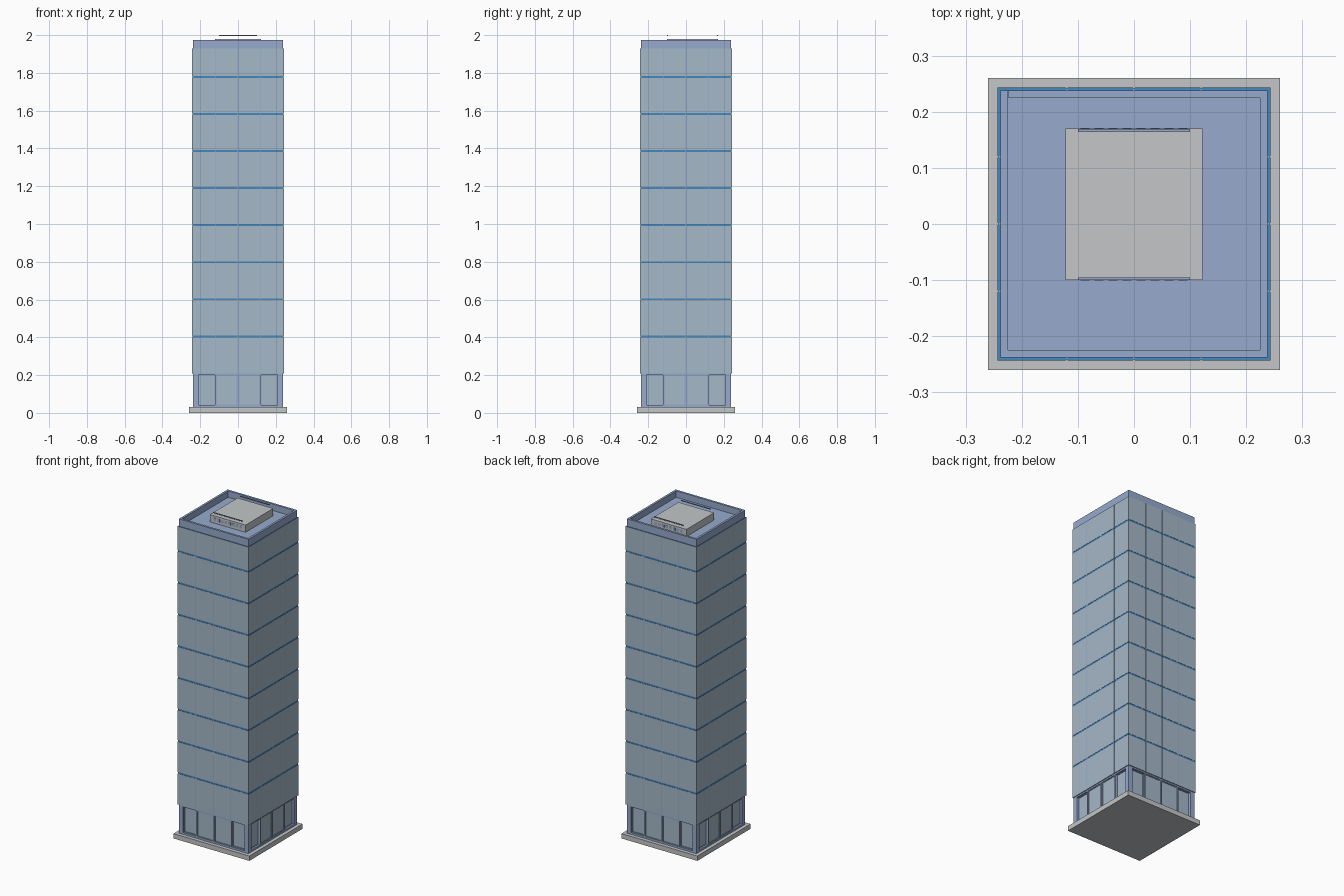
import bpy, bmesh, math
from mathutils import Matrix, Vector

if "Cube" in bpy.data.objects:
    bpy.data.objects.remove(bpy.data.objects["Cube"])


def lin(c):
    c /= 255
    return c / 12.92 if c <= 0.04045 else ((c + 0.055) / 1.055) ** 2.4


def material(name, r, g, b):
    m = bpy.data.materials.new(name)
    m.diffuse_color = (lin(r), lin(g), lin(b), 1)
    m.use_nodes = True
    m.node_tree.nodes["Principled BSDF"].inputs["Base Color"].default_value = m.diffuse_color
    return m


STONE = material("pale grey", 195, 198, 200)
WALL = material("periwinkle blue", 150, 170, 205)
GLASS = material("glass blue grey", 166, 184, 200)
BLUE = material("strong blue", 68, 136, 190)


def build(name, boxes, mats, sides=1, top_mat=None):
    """Boxes given as (x0, x1, y0, y1, z0, z1), repeated around z."""
    bm = bmesh.new()
    for k in range(sides):
        rot = Matrix.Rotation(k * math.pi / 2, 4, 'Z')
        for x0, x1, y0, y1, z0, z1 in boxes:
            size = Vector((x1 - x0, y1 - y0, z1 - z0))
            mid = Vector((x0 + x1, y0 + y1, z0 + z1)) / 2
            bmesh.ops.create_cube(
                bm, size=1,
                matrix=rot @ Matrix.Translation(mid) @ Matrix.Diagonal((*size, 1)))
    bm.normal_update()
    if top_mat is not None:
        for f in bm.faces:
            if f.normal.z > 0.9:
                f.material_index = top_mat
    me = bpy.data.meshes.new(name)
    bm.to_mesh(me)
    bm.free()
    for m in mats:
        me.materials.append(m)
    ob = bpy.data.objects.new(name, me)
    bpy.context.collection.objects.link(ob)
    return ob


B = 0.238        # wall half width
G = 0.243        # glass half width
FLOOR = 0.1962   # storey height
Z0, Z1 = 0.209, 1.93

# Ground slab
build("base_slab", [(-0.26, 0.26, -0.26, 0.26, 0, 0.03)], [STONE])

# Tower core and roof deck
build("tower_core", [(-B, B, -B, B, 0.2, 1.935)], [WALL])
build("parapet", [(-B, 0.225, -B, -0.225, 1.935, 1.975)], [WALL], 4)

# Ground floor: corner posts, sill, slim posts between the openings
panes = [(-0.21, -0.122), (-0.115, -0.004), (0.004, 0.115), (0.122, 0.21)]
build("ground_core", [(-0.21, 0.21, -0.21, 0.21, 0.03, 0.2)], [WALL])
build("ground_frame", [(-B, -0.21, -B, -0.21, 0.03, 0.2),
                       (-0.21, 0.21, -B, -0.21, 0.03, 0.042)]
      + [(a[1], b[0], -B, -0.21, 0.042, 0.2) for a, b in zip(panes, panes[1:])],
      [WALL], 4)

# Ground floor glazing, the outer pair set deeper
glazing, trims = [], []
for i, (a, b) in enumerate(panes):
    y = -0.224 if i in (0, 3) else -0.232
    glazing.append((a, b, y, -0.21, 0.042, 0.2))
    t = 0.003
    trims += [(a, a + t, y - 0.003, y, 0.042, 0.2),
              (b - t, b, y - 0.003, y, 0.042, 0.2),
              (a + t, b - t, y - 0.003, y, 0.197, 0.2),
              (a + t, b - t, y - 0.003, y, 0.042, 0.045)]
build("ground_windows", glazing, [GLASS], 4)
build("ground_window_trim", trims, [WALL], 4)

# Upper glazing: four panes per storey on each side, blue top edges
upper, bands = [], []
for s in range(9):
    lo = Z0 + s * FLOOR + (0.005 if s else 0)
    hi = min(Z0 + (s + 1) * FLOOR - 0.005, Z1)
    for c in range(4):
        a = -G if c == 0 else -0.24 + c * 0.12 + 0.0015
        b = B if c == 3 else -0.24 + (c + 1) * 0.12 - 0.0015
        upper.append((a, b, -G, -B, lo, hi))
    if s:
        z = Z0 + s * FLOOR
        bands.append((-0.2415, B, -0.2415, -B, z - 0.005, z + 0.005))
build("upper_windows", upper, [GLASS, BLUE], 4, top_mat=1)
build("floor_bands", bands, [BLUE], 4)
build("mullions", [(x - 0.0015, x + 0.0015, -0.2422, -B, Z0, Z1)
                   for x in (-0.12, 0, 0.12)], [WALL], 4)

# Rooftop plant box with vent slits and two slim rails
build("roof_unit", [(-0.122, 0.122, -0.1, 0.17, 1.935, 1.98)], [STONE])
vents = []
for i in range(8):
    x = -0.0875 + i * 0.025
    for y in (-0.1, 0.17):
        vents.append((x - 0.008, x + 0.008, y - 0.001, y + 0.001, 1.95, 1.968))
build("roof_vents", vents, [WALL])
build("roof_rails", [(-0.1, 0.1, y, y + 0.005, 1.995, 2.0)
                     for y in (-0.1, 0.164)], [WALL])
